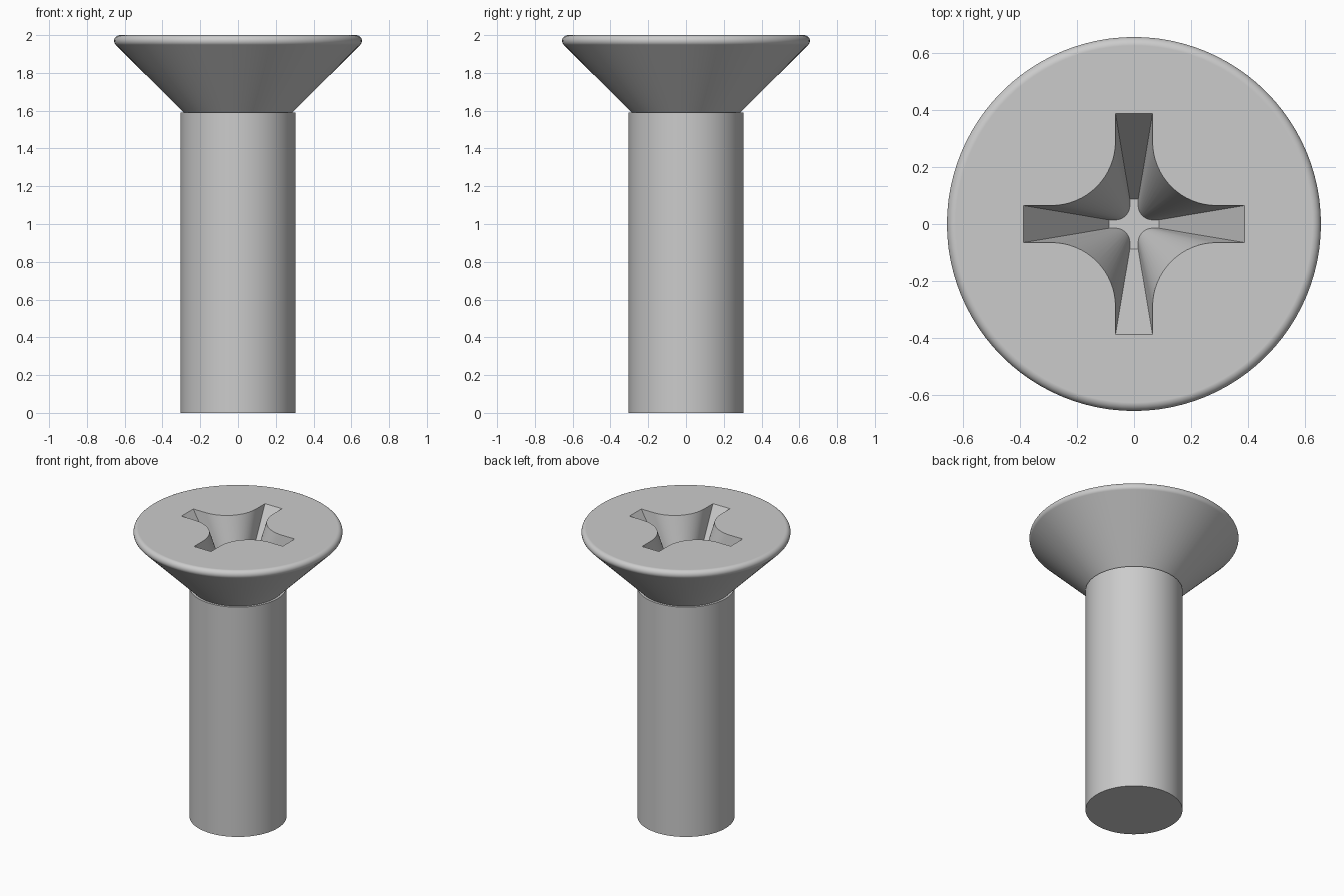
import bpy, bmesh, math

if "Cube" in bpy.data.objects:
    bpy.data.objects.remove(bpy.data.objects["Cube"])

SIDES = 96
TOP = 2.0
DEPTH = 0.45      # recess depth
TAPER = 0.2245    # recess floor size relative to its mouth


def make_object(name, bm):
    bmesh.ops.recalc_face_normals(bm, faces=bm.faces)
    mesh = bpy.data.meshes.new(name)
    bm.to_mesh(mesh)
    bm.free()
    obj = bpy.data.objects.new(name, mesh)
    bpy.context.collection.objects.link(obj)
    return obj


def lathe(name, profile):
    bm = bmesh.new()
    rings = []
    for r, z in profile:
        rings.append([bm.verts.new((r * math.cos(2 * math.pi * i / SIDES),
                                    r * math.sin(2 * math.pi * i / SIDES), z))
                      for i in range(SIDES)])
    for a, b in zip(rings, rings[1:]):
        for i in range(SIDES):
            j = (i + 1) % SIDES
            bm.faces.new((a[i], a[j], b[j], b[i]))
    bm.faces.new(rings[0])
    bm.faces.new(rings[-1])
    return make_object(name, bm)


# Screw body: shank, small shoulder, 45 degree head with rounded rim
profile = [(0.304, 0), (0.304, 1.59), (0.288, 1.59)]
for k in range(9):
    a = math.radians(-45 + 135 * k / 8)
    profile.append((0.626 + 0.03 * math.cos(a), TOP - 0.03 + 0.03 * math.sin(a)))
screw = lathe("countersunk_screw", profile)

# Cross recess outline: one quarter (arm end, then concave corner), repeated
quarter = [(0.388, -0.065), (0.388, 0.065)]
for k in range(17):
    a = math.radians(270 - 90 * k / 16)
    quarter.append((0.29 + 0.225 * math.cos(a), 0.29 + 0.225 * math.sin(a)))
outline = []
for q in range(4):
    c, s = round(math.cos(q * math.pi / 2)), round(math.sin(q * math.pi / 2))
    outline += [(c * x - s * y, s * x + c * y) for x, y in quarter]

# Tapered cutter, carried a little above the head
bm = bmesh.new()
over = 0.1
wide = 1 + over * (1 - TAPER) / DEPTH
low = [bm.verts.new((x * TAPER, y * TAPER, TOP - DEPTH)) for x, y in outline]
high = [bm.verts.new((x * wide, y * wide, TOP + over)) for x, y in outline]
n = len(outline)
for i in range(n):
    j = (i + 1) % n
    bm.faces.new((low[i], low[j], high[j], high[i]))
bm.faces.new(low)
bm.faces.new(high)
cutter = make_object("recess_cutter", bm)
cutter.hide_render = True

# Cut the recess and drop the cutter
bpy.context.view_layer.objects.active = screw
screw.select_set(True)
cut = screw.modifiers.new("recess", "BOOLEAN")
cut.operation = "DIFFERENCE"
cut.solver = "EXACT"
cut.object = cutter
bpy.ops.object.modifier_apply(modifier=cut.name)
bpy.data.objects.remove(cutter, do_unlink=True)

# Smooth shading with crisp edges and a flat-looking top
bpy.ops.object.shade_smooth_by_angle(angle=math.radians(30))
weighted = screw.modifiers.new("weighted_normals", "WEIGHTED_NORMAL")
weighted.keep_sharp = True
